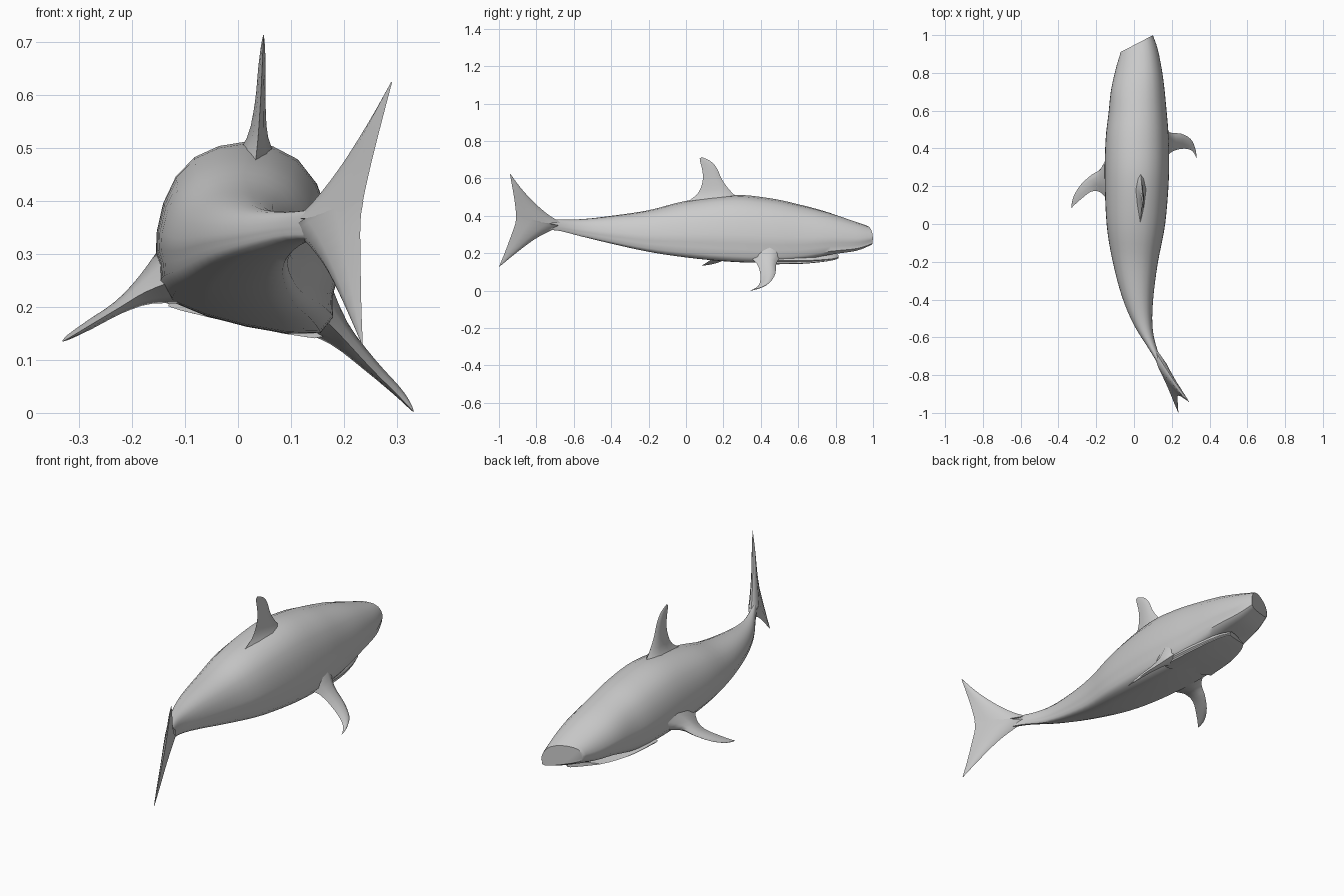
import bpy, bmesh, math
from mathutils import Vector


def smooth_rows(rows, steps):
    """Catmull-Rom interpolation of a list of equal-length tuples."""
    out = []
    n = len(rows)
    for i in range(n - 1):
        a, b, c, d = (rows[max(i - 1, 0)], rows[i], rows[i + 1], rows[min(i + 2, n - 1)])
        for s in range(steps):
            t = s / steps
            out.append(tuple(0.5 * (2 * q + (r - p) * t + (2 * p - 5 * q + 4 * r - s4) * t * t
                                    + (3 * q - p - 3 * r + s4) * t ** 3)
                             for p, q, r, s4 in zip(a, b, c, d)))
    out.append(tuple(rows[-1]))
    return out


def loft(name, rings, angle=50):
    """Skin a list of closed rings, cap both ends, shade smooth."""
    bm = bmesh.new()
    vs = [[bm.verts.new(p) for p in ring] for ring in rings]
    n = len(rings[0])
    for a, b in zip(vs, vs[1:]):
        for i in range(n):
            j = (i + 1) % n
            bm.faces.new((a[i], a[j], b[j], b[i]))
    bm.faces.new(vs[0])
    bm.faces.new(vs[-1])
    bmesh.ops.recalc_face_normals(bm, faces=bm.faces)
    me = bpy.data.meshes.new(name)
    bm.to_mesh(me)
    bm.free()
    ob = bpy.data.objects.new(name, me)
    bpy.context.collection.objects.link(ob)
    bpy.context.view_layer.objects.active = ob
    ob.select_set(True)
    bpy.ops.object.shade_smooth_by_angle(angle=math.radians(angle))
    ob.select_set(False)
    return ob


# Half cross-section: domed back, slight flank groove, flat belly
HALF = [(0, 1), (0.3, 0.95), (0.57, 0.82), (0.78, 0.58), (0.92, 0.25), (0.99, -0.1),
        (1.0, -0.35), (0.95, -0.52), (0.96, -0.72), (0.82, -0.9), (0.45, -0.98), (0, -1)]
PROFILE = HALF + [(-x, z) for x, z in HALF[-2:0:-1]]


def body_ring(y, cx, hw, top, bottom, yaw):
    """Section at y; the belly rolls down to +x and the ring is skewed by yaw."""
    ring = []
    for u, w in PROFILE:
        roll = 0.22 * u * hw * (0.5 - 0.5 * w)
        z = (top + bottom) / 2 + w * (top - bottom) / 2 - roll
        ring.append((cx + u * hw, y + yaw * u * hw, z))
    return ring


# Main body with swung tail: y, centre x, half width, top, bottom, yaw
body = [(0.955, 0.015, 0.085, 0.350, 0.255, 0.52),
        (0.87, 0.015, 0.112, 0.380, 0.225, 0.45),
        (0.74, 0.016, 0.138, 0.425, 0.205, 0.25),
        (0.60, 0.018, 0.153, 0.462, 0.175, 0.1),
        (0.45, 0.017, 0.167, 0.494, 0.163, 0),
        (0.25, 0.015, 0.170, 0.512, 0.167, 0),
        (0.0, 0.010, 0.155, 0.480, 0.190, 0),
        (-0.2, 0.005, 0.120, 0.430, 0.220, -0.1),
        (-0.4, 0.018, 0.082, 0.400, 0.262, -0.2),
        (-0.55, 0.050, 0.050, 0.383, 0.295, -0.3),
        (-0.68, 0.108, 0.024, 0.380, 0.323, -0.4),
        (-0.80, 0.172, 0.012, 0.390, 0.325, -0.5)]
loft("body", [body_ring(*r) for r in smooth_rows(body, 4)])

# Lower jaw, a flat slab leaving a mouth slit under the snout
jaw = [(0.785, 0.015, 0.070, 0.203, 0.182, 0.45),
       (0.73, 0.016, 0.105, 0.205, 0.175, 0.4),
       (0.60, 0.018, 0.138, 0.215, 0.165, 0.2),
       (0.42, 0.017, 0.155, 0.230, 0.164, 0)]
loft("lower_jaw", [body_ring(*r) for r in smooth_rows(jaw, 4)])


def fin(name, sections, normal, steps=3):
    """Foil from rows of leading point, trailing point and half thickness."""
    nrm = Vector(normal).normalized()
    rings = []
    for r in smooth_rows(sections, steps):
        a, b, t = Vector(r[:3]), Vector(r[3:6]), r[6]
        side = [(0.1, 0.55), (0.35, 1), (0.7, 0.6)]
        ring = [a] + [a.lerp(b, f) + nrm * t * k for f, k in side] + [b]
        ring += [a.lerp(b, f) - nrm * t * k for f, k in reversed(side)]
        rings.append(ring)
    loft(name, rings, 60)


# Dorsal fin
dorsal = [(0.03, 0.31, 0.47, 0.03, -0.04, 0.45, 0.05),
          (0.037, 0.245, 0.525, 0.037, 0.055, 0.51, 0.020),
          (0.042, 0.195, 0.59, 0.042, 0.088, 0.58, 0.010),
          (0.045, 0.165, 0.655, 0.045, 0.088, 0.64, 0.007),
          (0.047, 0.130, 0.693, 0.047, 0.077, 0.685, 0.004),
          (0.048, 0.085, 0.714, 0.048, 0.073, 0.706, 0.001)]
fin("dorsal_fin", dorsal, (1, 0, 0))

# Pectoral fins, swept differently on each side
right = [(0.13, 0.53, 0.21, 0.13, 0.30, 0.21, 0.060),
         (0.19, 0.485, 0.15, 0.19, 0.375, 0.15, 0.026),
         (0.25, 0.478, 0.092, 0.25, 0.398, 0.085, 0.014),
         (0.30, 0.45, 0.045, 0.30, 0.392, 0.035, 0.009),
         (0.322, 0.405, 0.018, 0.322, 0.368, 0.012, 0.005),
         (0.331, 0.36, 0.003, 0.331, 0.345, 0.002, 0.001)]
fin("right_pectoral_fin", right, (0.67, 0, 0.74))
left = [(-0.12, 0.40, 0.26, -0.12, 0.10, 0.25, 0.060),
        (-0.175, 0.295, 0.232, -0.175, 0.165, 0.228, 0.028),
        (-0.225, 0.26, 0.200, -0.225, 0.172, 0.198, 0.013),
        (-0.28, 0.21, 0.167, -0.28, 0.132, 0.165, 0.009),
        (-0.318, 0.15, 0.145, -0.318, 0.098, 0.142, 0.005),
        (-0.331, 0.10, 0.136, -0.331, 0.083, 0.135, 0.001)]
fin("left_pectoral_fin", left, (-0.5, 0, 0.87))


# Tail fin lobes lie on a plane swung to +x
def on_tail(y, z):
    return (0.125 + (-0.7 - y) * 0.5 + (z - 0.36) * 0.17, y, z)


lobes = {"upper_tail_lobe": [(-0.66, 0.365, -0.91, 0.36, 0.024), (-0.72, 0.395, -0.908, 0.40, 0.020),
                             (-0.80, 0.46, -0.915, 0.47, 0.013), (-0.88, 0.545, -0.928, 0.55, 0.008),
                             (-0.937, 0.622, -0.942, 0.625, 0.001)],
         "lower_tail_lobe": [(-0.66, 0.345, -0.91, 0.40, 0.024), (-0.73, 0.318, -0.912, 0.36, 0.020),
                             (-0.82, 0.268, -0.94, 0.28, 0.013), (-0.92, 0.192, -0.97, 0.20, 0.007),
                             (-0.993, 0.132, -1.0, 0.128, 0.001)]}
for name, rows in lobes.items():
    fin(name, [(*on_tail(a, b), *on_tail(c, d), t) for a, b, c, d, t in rows], (0.88, 0.45, -0.15))
